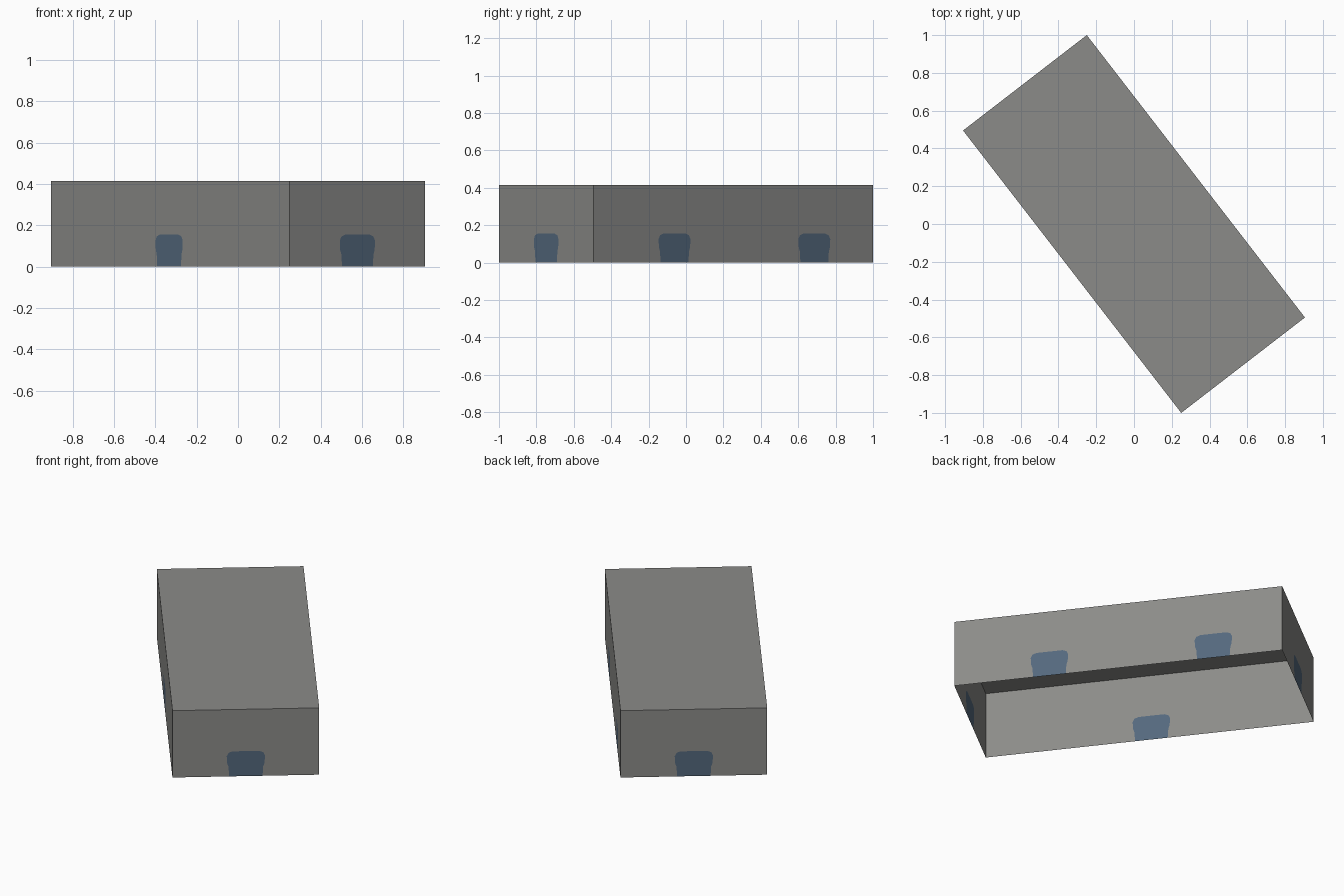
import bpy
from mathutils import Vector

if "Cube" in bpy.data.objects:
    bpy.data.objects.remove(bpy.data.objects["Cube"])


def material(name, rgb):
    m = bpy.data.materials.new(name)
    m.diffuse_color = (*rgb, 1.0)
    m.use_nodes = True
    m.node_tree.nodes["Principled BSDF"].inputs["Base Color"].default_value = m.diffuse_color
    return m


grey = material("wall grey", (0.26, 0.26, 0.25))
blue = material("opening blue", (0.088, 0.14, 0.205))

H = 0.415
# Footprint corners, counter-clockwise seen from above
corners = [Vector(c) for c in ((0.25, -1.0, 0), (0.905, -0.495, 0),
                               (-0.25, 1.0, 0), (-0.905, 0.495, 0))]
# Door centres along each wall, as a fraction of its length
door_spots = [(0.5,), (0.29, 0.79), (0.5,), (0.495,)]
# Right half of the door outline, from the ground up
half = [(0.094, 0), (0.098, 0.06), (0.105, 0.08), (0.108, 0.125),
        (0.098, 0.146), (0.075, 0.155)]
# Full outline from lower left, over the top, to lower right
outline = [(-u, z) for u, z in half] + half[::-1]


def make_object(name, faces, mat):
    verts, polys = [], []
    for f in faces:
        polys.append(range(len(verts), len(verts) + len(f)))
        verts += [tuple(p) for p in f]
    mesh = bpy.data.meshes.new(name)
    mesh.from_pydata(verts, [], [list(p) for p in polys])
    mesh.materials.append(mat)
    mesh.update()
    ob = bpy.data.objects.new(name, mesh)
    bpy.context.collection.objects.link(ob)
    return ob


up = Vector((0, 0, H))
shell, doors = [], []
for i, a in enumerate(corners):
    b = corners[(i + 1) % 4]
    along = (b - a).normalized()
    wall = [a]
    for t in door_spots[i]:
        mid = a.lerp(b, t)
        door = [mid + along * u + Vector((0, 0, z)) for u, z in outline]
        wall += door              # notch in the wall
        doors.append(door[::-1])  # flush panel filling the notch
    shell.append(wall + [b, b + up, a + up])

# Flat roof; the underside stays open
shell.append([c + up for c in corners])

make_object("building_shell", shell, grey)
make_object("door_panels", doors, blue)
